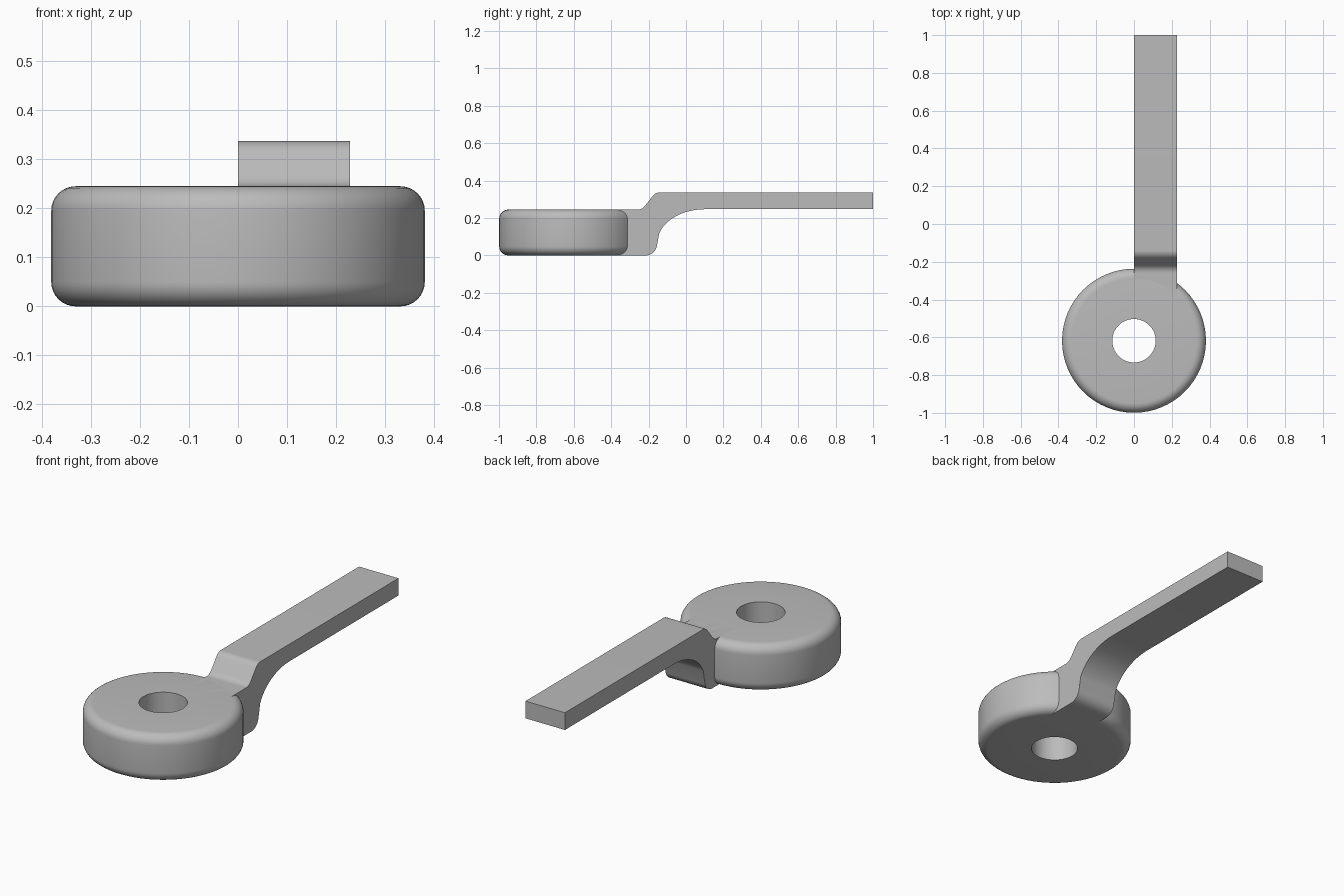
import bpy, bmesh, math
from mathutils import Vector

if "Cube" in bpy.data.objects:
    bpy.data.objects.remove(bpy.data.objects["Cube"])

# Plain grey metal
grey = bpy.data.materials.new("grey")
grey.use_nodes = True
colour = (0.5, 0.5, 0.5, 1)
grey.diffuse_color = colour
grey.node_tree.nodes["Principled BSDF"].inputs["Base Color"].default_value = colour


def finish(bm, name):
    bmesh.ops.remove_doubles(bm, verts=bm.verts, dist=1e-5)
    bmesh.ops.recalc_face_normals(bm, faces=bm.faces)
    mesh = bpy.data.meshes.new(name)
    bm.to_mesh(mesh)
    bm.free()
    mesh.materials.append(grey)
    obj = bpy.data.objects.new(name, mesh)
    bpy.context.collection.objects.link(obj)
    bpy.ops.object.select_all(action="DESELECT")
    obj.select_set(True)
    bpy.context.view_layer.objects.active = obj
    bpy.ops.object.shade_smooth_by_angle(angle=math.radians(30))
    return obj


def rounded(points, steps=8):
    """Outline from (a, b, corner radius) points, with arcs at the corners."""
    out = []
    for i, (a, b, r) in enumerate(points):
        p = Vector((a, b))
        if r == 0:
            out.append(p)
            continue
        u = (Vector(points[i - 1][:2]) - p).normalized()
        v = (Vector(points[(i + 1) % len(points)][:2]) - p).normalized()
        half = u.angle(v) / 2
        centre = p + (u + v).normalized() * r / math.sin(half)
        start = p + u * r / math.tan(half) - centre
        end = p + v * r / math.tan(half) - centre
        sweep = start.angle(end)
        for k in range(steps + 1):
            t = k / steps
            out.append(centre + (start * math.sin((1 - t) * sweep)
                                 + end * math.sin(t * sweep)) / math.sin(sweep))
    return out


# Round hub with filleted rims and a bore
HUB_Y, HUB_R, BORE_R, HUB_H = -0.618, 0.381, 0.115, 0.245
section = rounded([(BORE_R, 0, 0), (HUB_R, 0, 0.05),
                   (HUB_R, HUB_H, 0.05), (BORE_R, HUB_H, 0)])
bm = bmesh.new()
ring = [bm.verts.new((p.x, HUB_Y, p.y)) for p in section]
edges = [bm.edges.new((ring[i - 1], ring[i])) for i in range(len(ring))]
bmesh.ops.spin(bm, geom=ring + edges, cent=(0, HUB_Y, 0), axis=(0, 0, 1),
               angle=math.tau, steps=64)
finish(bm, "hub")

# Cranked arm, offset to the left half of the hub
ARM_W = 0.228
side = rounded([(-0.4, 0, 0), (-0.17, 0, 0.06), (-0.135, 0.12, 0),
                (-0.075, 0.247, 0), (1, 0.247, 0), (1, 0.337, 0),
                (-0.163, 0.337, 0.05), (-0.235, HUB_H, 0.05), (-0.4, HUB_H, 0)])
# Broad curve under the crank replaces its two guide corners
curve = [Vector((0.1 - 0.255 * math.sin(t), 0.062 + 0.185 * math.cos(t)))
         for t in [math.radians(72 - 6 * k) for k in range(13)]]
guides = [i for i, p in enumerate(side)
          if p.x > -0.14 and p.x < -0.07 and p.y < 0.25]
side[guides[0]:guides[-1] + 1] = curve
bm = bmesh.new()
face = bm.faces.new([bm.verts.new((0, p.x, p.y)) for p in side])
swept = bmesh.ops.extrude_face_region(bm, geom=[face], use_keep_orig=True)["geom"]
bmesh.ops.translate(bm, vec=(ARM_W, 0, 0),
                    verts=[g for g in swept if isinstance(g, bmesh.types.BMVert)])
finish(bm, "arm")
